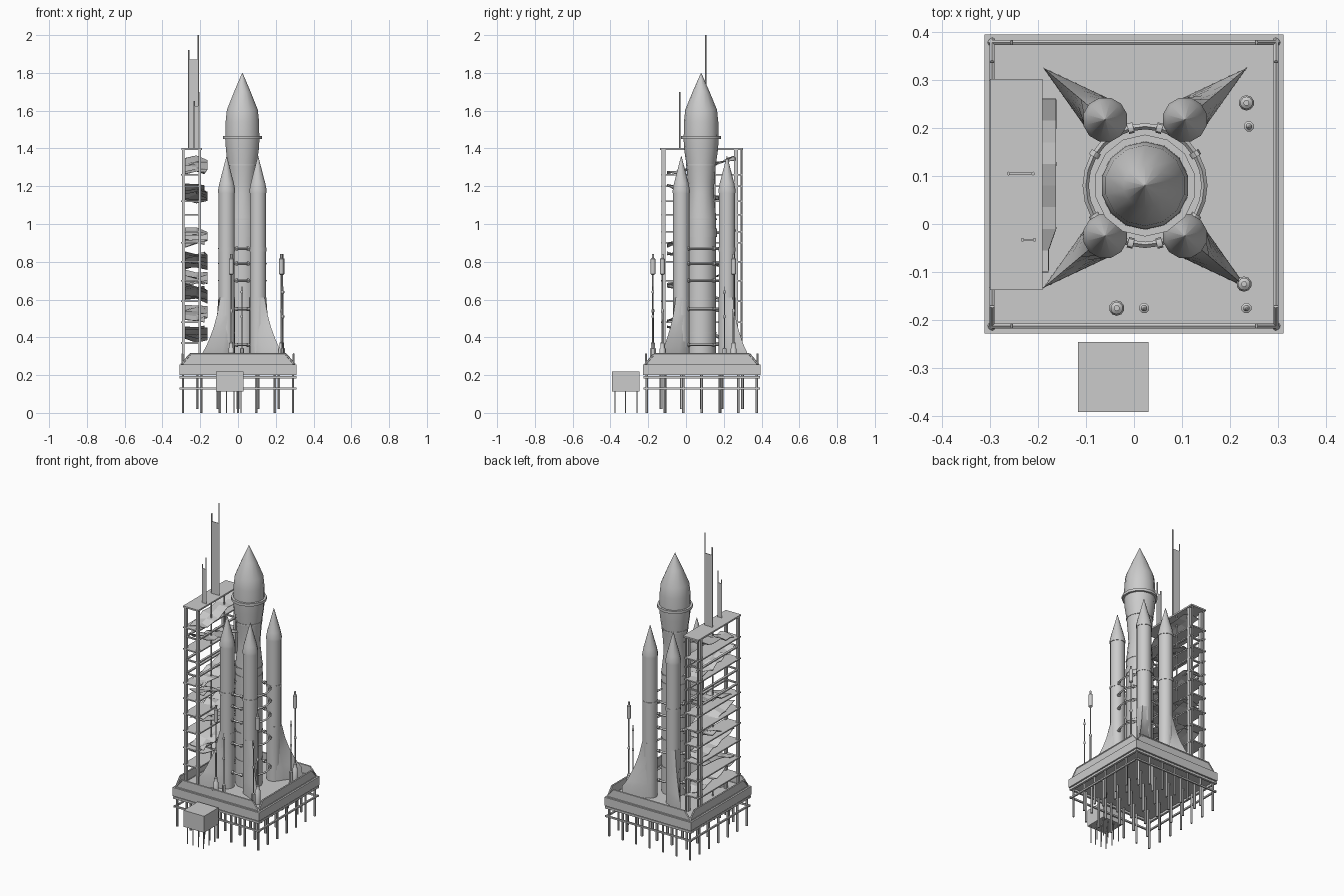
import bpy, bmesh, math, random
from mathutils import Vector

random.seed(4)
old = bpy.data.objects.get("Cube")
if old:
    bpy.data.objects.remove(old, do_unlink=True)

DECK = 0.255
CY = 0.083          # platform centre in y
CORE = (0.023, 0.08)


def finish(name, bm, smooth=False):
    bmesh.ops.recalc_face_normals(bm, faces=bm.faces)
    mesh = bpy.data.meshes.new(name)
    bm.to_mesh(mesh)
    bm.free()
    obj = bpy.data.objects.new(name, mesh)
    bpy.context.collection.objects.link(obj)
    if smooth:
        bpy.ops.object.select_all(action='DESELECT')
        bpy.context.view_layer.objects.active = obj
        obj.select_set(True)
        bpy.ops.object.shade_smooth_by_angle(angle=math.radians(45))
    return obj


def add_box(bm, lo, hi):
    verts = bmesh.ops.create_cube(bm, size=1)["verts"]
    lo, hi = Vector(lo), Vector(hi)
    for v in verts:
        v.co = (lo + hi) / 2 + v.co * (hi - lo)


def add_rod(bm, a, b, r, sides=6):
    a, b = Vector(a), Vector(b)
    d = b - a
    verts = bmesh.ops.create_cone(bm, cap_ends=True, segments=sides, radius1=r,
                                  radius2=r, depth=d.length)["verts"]
    turn = d.to_track_quat('Z', 'Y')
    for v in verts:
        v.co = turn @ v.co + (a + b) / 2


def loft(bm, rings):
    # Join equal-length loops of points and cap both ends
    loops = [[bm.verts.new(p) for p in ring] for ring in rings]
    n = len(loops[0])
    for a, b in zip(loops, loops[1:]):
        for i in range(n):
            j = (i + 1) % n
            bm.faces.new((a[i], a[j], b[j], b[i]))
    bm.faces.new(loops[0])
    bm.faces.new(loops[-1])


def add_lathe(bm, centre, profile, sides=12):
    angles = [math.tau * (i + 0.5) / sides for i in range(sides)]
    loft(bm, [[(centre[0] + r * math.cos(a), centre[1] + r * math.sin(a), z)
               for a in angles] for r, z in profile])


# Platform slab and lower rim
bm = bmesh.new()
add_box(bm, (-0.311, CY - 0.311, 0.2), (0.311, CY + 0.311, DECK))
finish("platform_slab", bm)
bm = bmesh.new()
for z, r in ((0.188, 0.007), (0.13, 0.005)):
    for s in (-1, 1):
        add_box(bm, (-0.309, CY + s * 0.3 - r, z - r), (0.309, CY + s * 0.3 + r, z + r))
        add_box(bm, (s * 0.3 - r, CY - 0.308, z - r), (s * 0.3 + r, CY + 0.308, z + r))
finish("platform_braces", bm)

# Support piles: a row round the edge and a staggered field inside
bm = bmesh.new()
for i in range(7):
    for j in range(7):
        if i in (0, 6) or j in (0, 6):
            x, y = -0.291 + i * 0.097, CY - 0.291 + j * 0.097
            add_rod(bm, (x, y, 0), (x, y, 0.2), 0.007)
for i in range(5):
    for j in range(5):
        x, y = -0.215 + i * 0.1075, CY - 0.215 + j * 0.1075
        add_rod(bm, (x, y, 0.02), (x, y, 0.2), 0.008)
finish("support_piles", bm)

# Blast walls with slanted ends, framed by pipes
wall, frame = bmesh.new(), bmesh.new()
for k in range(4):
    c, s = round(math.cos(k * math.pi / 2)), round(math.sin(k * math.pi / 2))

    def place(u, d, z):
        return Vector((u * c - d * s, CY + u * s + d * c, z))
    shape = [(-0.3, DECK), (-0.253, 0.31), (0.253, 0.31), (0.3, DECK)]
    loft(wall, [[place(u, d, z) for u, z in shape] for d in (0.291, 0.298)])
    for (u1, z1), (u2, z2) in zip(shape, shape[1:] + shape[:1]):
        add_rod(frame, place(u1, 0.295, z1), place(u2, 0.295, z2), 0.006)
finish("blast_walls", wall)
finish("blast_wall_pipes", frame, True)

# Detached equipment box on thin legs
bm = bmesh.new()
add_box(bm, (-0.117, -0.391, 0.113), (0.03, -0.245, 0.18))
add_box(bm, (-0.117, -0.391, 0.18), (0.03, -0.245, 0.22))
for x in (-0.1, -0.06, -0.02, 0.015):
    for y in (-0.375, -0.32, -0.26):
        add_rod(bm, (x, y, 0), (x, y, 0.12), 0.003)
finish("equipment_box", bm)

# Central rocket body
bm = bmesh.new()
add_lathe(bm, CORE, [
    (0.08, DECK), (0.08, 0.93), (0.083, 0.93), (0.083, 0.975), (0.08, 0.975),
    (0.08, 1.035), (0.067, 1.16), (0.07, 1.22), (0.078, 1.315), (0.089, 1.39),
    (0.093, 1.45), (0.106, 1.45), (0.106, 1.467), (0.092, 1.467), (0.091, 1.54),
    (0.084, 1.605), (0.045, 1.7), (0.001, 1.8)], 14)
finish("core_rocket", bm, True)
bm = bmesh.new()
for z, r in ((1.31, 0.081), (1.02, 0.083), (0.6, 0.082), (0.42, 0.082)):
    add_lathe(bm, CORE, [(r, z), (r, z + 0.008)], 14)
finish("core_bands", bm, True)

# Ring pipes around the core with couplings
pipes, clamps = bmesh.new(), bmesh.new()
for z in (0.36, 0.55, 0.7, 0.79, 0.87):
    rings = [[(CORE[0] + r * math.cos(a), CORE[1] + r * math.sin(a), z + h)
              for a in (math.tau * i / 24 for i in range(24))]
             for r, h in ((0.117, 0), (0.123, 0.007), (0.13, 0), (0.123, -0.007))]
    loops = [[pipes.verts.new(p) for p in ring] for ring in rings]
    for k in range(4):
        a, b = loops[k], loops[(k + 1) % 4]
        for i in range(24):
            j = (i + 1) % 24
            pipes.faces.new((a[i], a[j], b[j], b[i]))
    for sx in (-1, 1):
        for sy in (-1, 1):
            for ang in (32, 76):
                t = math.radians(ang)
                d = Vector((sx * math.cos(t), sy * math.sin(t), 0))
                p = Vector((*CORE, z)) + d * 0.123
                q = Vector((-d.y, d.x, 0)) * 0.006
                add_rod(clamps, p - q, p + q, 0.011, 8)
finish("ring_pipes", pipes, True)
finish("ring_couplings", clamps, True)

# Four boosters, each with a flared fin
for side, sx in (("right", -1), ("left", 1)):
    for end, sy in (("front", -1), ("back", 1)):
        centre = Vector((CORE[0] + sx * 0.083, 0.096 + sy * 0.121, 0))
        bm = bmesh.new()
        add_lathe(bm, centre, [
            (0.044, DECK), (0.044, 0.855), (0.046, 0.855), (0.046, 0.875),
            (0.044, 0.875), (0.044, 1.165), (0.047, 1.165), (0.047, 1.18),
            (0.04, 1.215), (0.001, 1.36)])
        finish(f"{end}_{side}_booster", bm, True)

        out = Vector((sx * 0.13, sy * 0.109, 0)).normalized()
        across = Vector((-out.y, out.x, 0))
        rings = []
        for z, reach in ((DECK, 0.169), (0.32, 0.166), (0.35, 0.143), (0.39, 0.12),
                         (0.45, 0.091), (0.52, 0.066), (0.61, 0.045)):
            ring = []
            for i in range(12):
                a = math.tau * i / 12
                u, v = 0.0445 * math.cos(a), 0.0445 * math.sin(a)
                if math.cos(a) > 0.01:
                    t = min(i, 12 - i) / 3
                    line = reach * (1 - t)
                    if line > u:
                        u, v = line, math.copysign(0.0445 * t, v)
                ring.append(centre + out * u + across * v + Vector((0, 0, z)))
            rings.append(ring)
        bm = bmesh.new()
        loft(bm, rings)
        finish(f"{end}_{side}_fin", bm, True)

# Service tower: corner posts, floors and open beam frames
X0, X1, Y0, Y1 = -0.29, -0.203, -0.12, 0.265
bm = bmesh.new()
for x in (X0, X1):
    for y in (Y0, Y1):
        add_box(bm, (x - 0.007, y - 0.011, DECK), (x + 0.007, y + 0.011, 1.4))
    add_rod(bm, (x, 0.293, DECK), (x, 0.293, 1.4), 0.005)
for y in (0.015, 0.15):
    add_rod(bm, (X1, y, DECK), (X1, y, 1.4), 0.005)
finish("tower_posts", bm)
bm = bmesh.new()
add_box(bm, (-0.3, -0.137, 1.392), (-0.19, 0.302, 1.402))
for z in (0.37, 0.48, 0.59, 0.7, 0.8, 0.9, 1.12, 1.26):
    add_box(bm, (-0.302, -0.132, z - 0.004), (-0.195, 0.3, z + 0.004))
finish("tower_floors", bm)
bm = bmesh.new()
for z in (0.96, 1.05, 1.2):
    for x in (X0, X1):
        add_box(bm, (x - 0.007, -0.132, z - 0.004), (x + 0.007, 0.3, z + 0.004))
    for y in (Y0, Y1):
        add_box(bm, (X0, y - 0.006, z - 0.004), (X1, y + 0.006, z + 0.004))
finish("tower_beams", bm)

# Creased ramps between the floors, wider toward the back
for n, z in enumerate((0.385, 0.49, 0.595, 0.675, 0.77, 0.89, 1.12, 1.27)):
    bm = bmesh.new()
    rows = []
    for i in range(9):
        t = i / 8
        rise = 0.08 * (t if n % 2 else 1 - t)
        edge = -0.162 if t > 0.24 else -0.178
        rows.append([bm.verts.new((x, -0.1 + 0.36 * t,
                                   z + rise + random.uniform(-0.014, 0.014)))
                     for x in (-0.28, -0.22, edge)])
    for a, b in zip(rows, rows[1:]):
        for k in range(2):
            bm.faces.new((a[k], a[k + 1], b[k + 1], b[k]))
    ramp = finish(f"tower_ramp_{n + 1}", bm)
    ramp.modifiers.new("thickness", 'SOLIDIFY').thickness = 0.003

# Masts on the tower roof: two poles with a panel between
for name, y, xa, xb, za, zb, zp in (
        ("main_mast", 0.105, -0.261, -0.21, 1.92, 2.0, 1.87),
        ("small_mast", -0.033, -0.232, -0.207, 1.65, 1.7, 1.625)):
    bm = bmesh.new()
    add_rod(bm, (xa, y, 1.4), (xa, y, za), 0.004)
    add_rod(bm, (xb, y, 1.4), (xb, y, zb), 0.004)
    add_box(bm, (xa, y - 0.002, 1.4), (xb, y + 0.002, zp))
    finish(name, bm)

# Tall lamps and short signal poles on the deck
for n, (x, y) in enumerate(((0.234, 0.252), (0.229, -0.125), (-0.036, -0.175))):
    bm = bmesh.new()
    add_lathe(bm, (x, y), [
        (0.016, DECK), (0.016, 0.34), (0.011, 0.345), (0.011, 0.37), (0.005, 0.375),
        (0.005, 0.53), (0.008, 0.535), (0.008, 0.545), (0.004, 0.55), (0.004, 0.73),
        (0.013, 0.735), (0.013, 0.815), (0.006, 0.82), (0.006, 0.84)], 10)
    finish(f"deck_lamp_{n + 1}", bm, True)
for n, (x, y) in enumerate(((0.239, 0.203), (0.234, -0.175), (0.021, -0.175))):
    bm = bmesh.new()
    add_lathe(bm, (x, y), [
        (0.011, DECK), (0.011, 0.34), (0.003, 0.345), (0.003, 0.5), (0.007, 0.505),
        (0.007, 0.515), (0.003, 0.52), (0.003, 0.63), (0.007, 0.635),
        (0.007, 0.645), (0.002, 0.65), (0.002, 0.67)], 8)
    finish(f"signal_pole_{n + 1}", bm, True)
